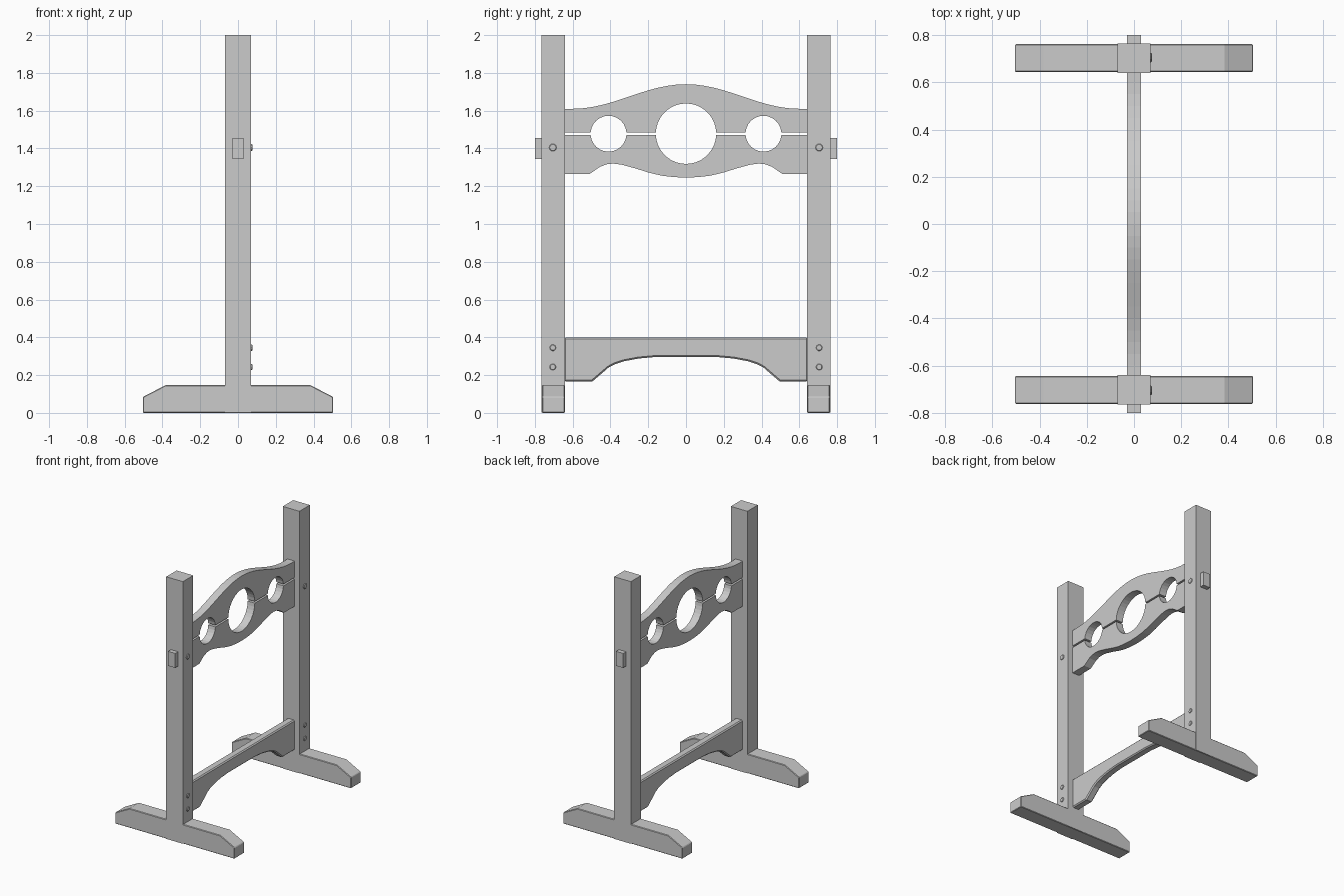
import bpy, bmesh
from math import pi, cos, sin

if "Cube" in bpy.data.objects:
    bpy.data.objects.remove(bpy.data.objects["Cube"])


def prism(name, pts, axis, lo, hi, bevel=0.0):
    """Extrude a 2D profile; axis 'x' takes (y, z) points, axis 'y' takes (x, z) points."""
    place = (lambda p, d: (d, p[0], p[1])) if axis == 'x' else (lambda p, d: (p[0], d, p[1]))
    bm = bmesh.new()
    face = bm.faces.new([bm.verts.new(place(p, lo)) for p in pts])
    ext = bmesh.ops.extrude_face_region(bm, geom=[face])
    verts = [v for v in ext['geom'] if isinstance(v, bmesh.types.BMVert)]
    step = (hi - lo, 0, 0) if axis == 'x' else (0, hi - lo, 0)
    bmesh.ops.translate(bm, verts=verts, vec=step)
    bmesh.ops.recalc_face_normals(bm, faces=bm.faces)
    mesh = bpy.data.meshes.new(name)
    bm.to_mesh(mesh)
    bm.free()
    ob = bpy.data.objects.new(name, mesh)
    bpy.context.collection.objects.link(ob)
    if bevel:
        mod = ob.modifiers.new("bevel", 'BEVEL')
        mod.width, mod.segments, mod.limit_method = bevel, 1, 'ANGLE'
        mod.angle_limit = 0.9
    return ob


def rect(a0, a1, z0, z1):
    return [(a0, z0), (a1, z0), (a1, z1), (a0, z1)]


def mirrored(half):
    """Half profile running from the +y end to the middle, completed to the -y end."""
    return half + [(-y, z) for y, z in reversed(half) if y > 1e-6]


HOLE_Z = 1.478
HOLES = [(-0.41, 0.095, 24), (0.0, 0.16, 36), (0.41, 0.095, 24)]
END = 0.645


def hole_edge(z, sign):
    """Board edge from -y to +y with a half circle at each hole."""
    pts = [(-END, z)]
    for y, r, n in HOLES:
        a0 = (z - HOLE_Z) * sign / r
        for i in range(n // 2 + 1):
            a = pi - a0 - (pi - 2 * a0) * i / (n // 2)
            pts.append((y + r * cos(a), HOLE_Z + sign * r * sin(a)))
    return pts + [(END, z)]


# Upper neck board with a swelling top edge
crest = [(END, 1.61)] + [(0.6 - 0.05 * i, 1.61 + 0.065 * (1 + cos(pi * (0.6 - 0.05 * i) / 0.6)))
                         for i in range(12)] + [(0, 1.74)]
prism("upper_board", hole_edge(1.485, 1) + mirrored(crest), 'x', -0.03, 0.03)

# Lower neck board with a scalloped bottom edge
scallop = [(END, 1.265), (0.51, 1.265), (0.455, 1.303), (0.42, 1.316), (0.385, 1.32),
           (0.34, 1.314), (0.27, 1.295), (0.2, 1.273), (0.13, 1.256), (0.06, 1.248), (0, 1.246)]
prism("lower_board", hole_edge(1.472, -1) + mirrored(scallop), 'x', -0.03, 0.03)

# Bottom rail with an arched underside
arch = [(END, 0.167), (0.495, 0.167), (0.41, 0.24), (0.375, 0.258), (0.33, 0.273),
        (0.25, 0.288), (0.16, 0.296), (0, 0.296)]
prism("bottom_rail", [(-END, 0.398), (END, 0.398)] + mirrored(arch), 'x', -0.03, 0.03, 0.008)

foot = [(-0.503, 0), (0.503, 0), (0.503, 0.085), (0.383, 0.147),
        (-0.383, 0.147), (-0.503, 0.085)]

for side, s in (("left", -1), ("right", 1)):
    # Post, foot and through tenon
    prism(f"{side}_post", rect(-0.07, 0.07, 0.001, 2.0), 'y', s * 0.64, s * 0.765)
    prism(f"{side}_foot", foot, 'y', s * 0.643, s * 0.762, 0.004)
    prism(f"{side}_tenon", rect(-0.03, 0.03, 1.345, 1.455), 'y', s * 0.64, s * 0.8)
    # Pegs on the +x face
    for i, (z, r) in enumerate(((1.405, 0.02), (0.345, 0.017), (0.243, 0.017))):
        disc = [(s * 0.705 + r * cos(k * pi / 5), z + r * sin(k * pi / 5)) for k in range(10)]
        prism(f"{side}_peg_{i + 1}", disc, 'x', 0.05, 0.076, 0.003)
